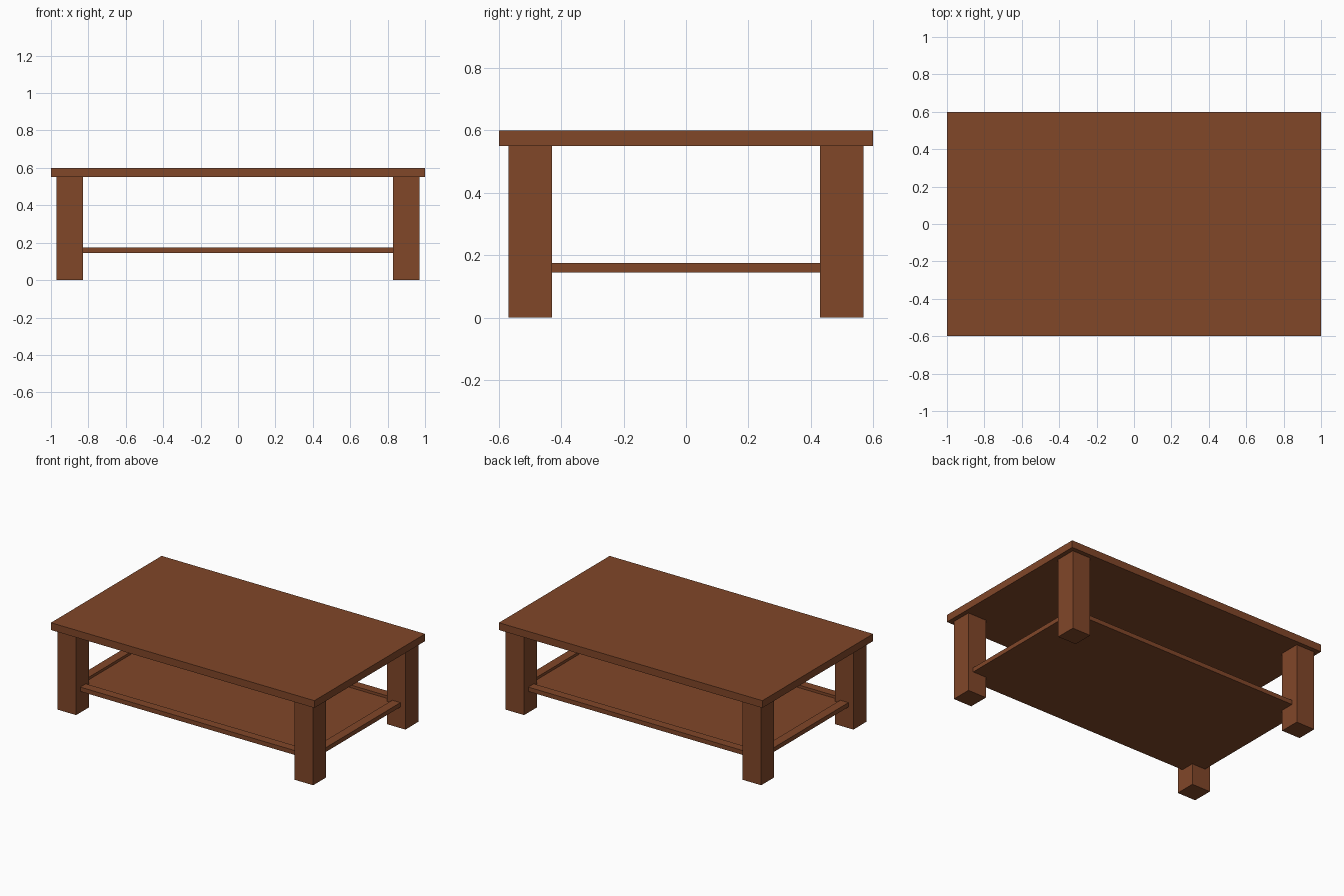
import bpy
import bmesh
from mathutils import Vector

if "Cube" in bpy.data.objects:
    bpy.data.objects.remove(bpy.data.objects["Cube"])

wood = bpy.data.materials.new("brown wood")
wood.diffuse_color = (0.22, 0.063, 0.022, 1)
wood.use_nodes = True
wood.node_tree.nodes["Principled BSDF"].inputs["Base Color"].default_value = wood.diffuse_color


def box(name, lo, hi):
    """Axis-aligned box between two corners."""
    lo, hi = Vector(lo), Vector(hi)
    bm = bmesh.new()
    bmesh.ops.create_cube(bm, size=1)
    for v in bm.verts:
        v.co = (lo + hi) / 2 + v.co * (hi - lo)
    mesh = bpy.data.meshes.new(name)
    bm.to_mesh(mesh)
    bm.free()
    mesh.materials.append(wood)
    obj = bpy.data.objects.new(name, mesh)
    bpy.context.collection.objects.link(obj)
    return obj


def mirror(obj, x=False, y=False):
    """Repeat a part across the table's centre planes."""
    mod = obj.modifiers.new("mirror", 'MIRROR')
    mod.use_axis = (x, y, False)
    mod.use_mirror_merge = False


# Table top
box("table_top", (-1, -0.6, 0.55), (1, 0.6, 0.6))

# Four square legs
mirror(box("legs", (0.83, 0.43, 0), (0.97, 0.57, 0.55)), x=True, y=True)

# Shelf rails between the legs
z0, z1 = 0.145, 0.175
mirror(box("long_rails", (-0.83, 0.465, z0), (0.83, 0.525, z1)), y=True)
mirror(box("short_rails", (0.87, -0.43, z0), (0.932, 0.43, z1)), x=True)

# Thin shelf panel set inside the rails
box("shelf_panel", (-0.87, -0.465, z0), (0.87, 0.465, z0 + 0.012))
